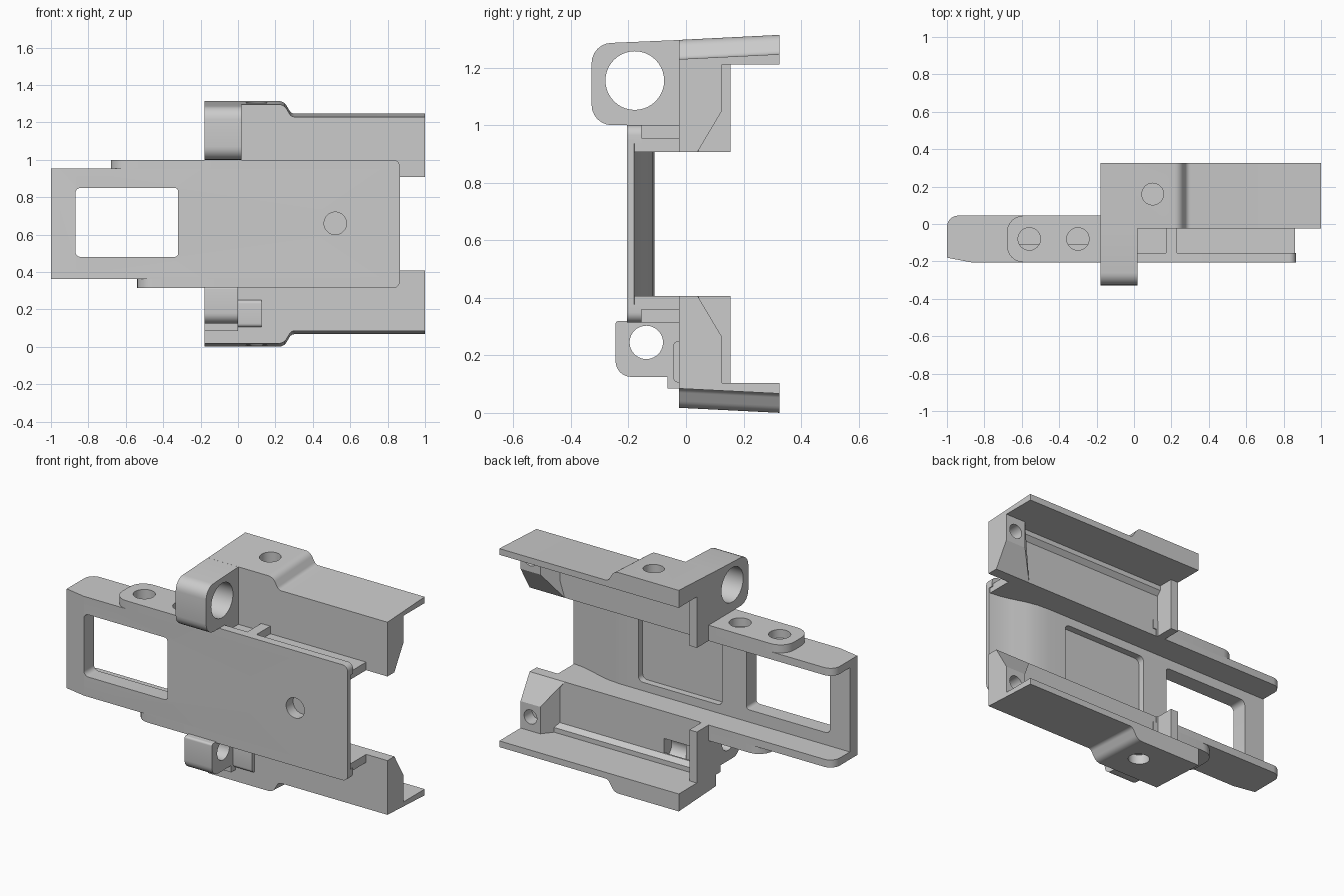
import bpy, bmesh, math
from mathutils import Vector, Matrix

if "Cube" in bpy.data.objects:
    bpy.data.objects.remove(bpy.data.objects["Cube"], do_unlink=True)

MID = 0.657          # height of the plane the two rails mirror about
parts = []

grey = bpy.data.materials.new("light_grey")
grey.use_nodes = True
grey.diffuse_color = (0.6, 0.6, 0.6, 1)
grey.node_tree.nodes["Principled BSDF"].inputs["Base Color"].default_value = (0.6, 0.6, 0.6, 1)


def rounded(points, steps=6):
    """Outline whose (u, v, radius) corners are rounded."""
    out = []
    for i, p in enumerate(points):
        c = Vector(p[:2])
        r = p[2] if len(p) > 2 else 0
        if not r:
            out.append(c)
            continue
        a = (Vector(points[i - 1][:2]) - c).normalized()
        b = (Vector(points[(i + 1) % len(points)][:2]) - c).normalized()
        half = a.angle(b) / 2
        centre = c + (a + b).normalized() * r / math.sin(half)
        start = c + a * r / math.tan(half) - centre
        turn = math.pi - 2 * half
        if a.x * b.y - a.y * b.x > 0:
            turn = -turn
        for k in range(steps + 1):
            out.append(centre + Matrix.Rotation(turn * k / steps, 2) @ start)
    return out


def prism(name, points, axis, a, b, side=1, warp=None, keep=True):
    """Extrude an outline along an axis; heights are measured from MID."""
    bm = bmesh.new()
    rings = []
    outline = rounded(points)
    for t in (a, b):
        ring = []
        for u, v in outline:
            co = {"x": (t, u, v), "y": (u, t, v), "z": (u, v, t)}[axis]
            if warp:
                co = warp(*co)
            ring.append(bm.verts.new((co[0], co[1], MID + side * co[2])))
        rings.append(ring)
    bm.faces.new(rings[0])
    bm.faces.new(rings[1])
    n = len(outline)
    for i in range(n):
        j = (i + 1) % n
        bm.faces.new((rings[0][i], rings[0][j], rings[1][j], rings[1][i]))
    bmesh.ops.recalc_face_normals(bm, faces=bm.faces)
    mesh = bpy.data.meshes.new(name)
    bm.to_mesh(mesh)
    bm.free()
    obj = bpy.data.objects.new(name, mesh)
    bpy.context.collection.objects.link(obj)
    if keep:
        mesh.materials.append(grey)
        parts.append(obj)
    return obj


def box(name, x0, x1, y0, y1, h0, h1, side=1):
    return prism(name, [(x0, y0), (x1, y0), (x1, y1), (x0, y1)], "z", h0, h1, side)


def rod(u, v, r, axis, a, b, side=1):
    ring = [(u + r * math.cos(k * math.tau / 40), v + r * math.sin(k * math.tau / 40)) for k in range(40)]
    return prism("cutter", ring, axis, a, b, side, keep=False)


def apply(obj, kind, **settings):
    mod = obj.modifiers.new(kind.title(), kind)
    for key, value in settings.items():
        setattr(mod, key, value)
    bpy.context.view_layer.objects.active = obj
    bpy.ops.object.modifier_apply(modifier=mod.name)


def cut(obj, cutter):
    apply(obj, "BOOLEAN", operation="DIFFERENCE", object=cutter, solver="EXACT")
    bpy.data.objects.remove(cutter, do_unlink=True)


# Front plate: curved thinner end, window, rear pocket and blind hole
plate = prism("front_plate", [(-1, -0.18), (-0.87, -0.205), (0.865, -0.205), (0.865, -0.18),
                              (0.8, -0.172), (0.73, -0.155), (0.65, -0.13), (0.58, -0.115),
                              (0.5, -0.11), (-1, -0.11)], "z", -0.287, 0.293)
cut(plate, prism("cutter", [(-0.87, -0.177, .03), (-0.32, -0.177, .02), (-0.32, 0.193, .02),
                            (-0.87, 0.193, .03)], "y", -0.4, 0.2, keep=False))
cut(plate, prism("cutter", [(-0.16, -0.2, .03), (0.39, -0.2, .03), (0.39, 0.2, .03),
                            (-0.16, 0.2, .03)], "y", -0.15, 0.2, keep=False))
cut(plate, rod(0.52, 0.003, 0.06, "y", -0.4, -0.14))


def slope_outside(x, y, h):
    return (x, y, h + 0.05 * (y - 0.15) if h > 0.56 else h)


def taper_block(x, y, h):
    return (0.87 if x < 0.9 and y > 0.1 else x, y, h)


for side, label, pad_x in ((1, "upper", -0.68), (-1, "lower", -0.54)):
    # Long flange beside the window, and its raised pad
    flange = prism(label + "_flange", [(-1, -0.18), (-0.87, -0.205), (-0.12, -0.205),
                                       (-0.12, 0.045), (-1, 0.045, .06)], "z", 0.25, 0.295, side)
    pad = prism(label + "_pad", [(pad_x, -0.205, .09), (-0.1, -0.205), (-0.1, 0.045),
                                 (pad_x, 0.045, .09)], "z", 0.29, 0.343, side)
    for hole_x in (pad_x + 0.12, pad_x + 0.38):
        if hole_x < -0.25:
            for obj in (pad, flange):
                cut(obj, rod(hole_x, -0.08, 0.06, "z", 0.275, 0.4, side))

    # Shelf joining the plate to the rail, with front lip and ribs
    box(label + "_shelf", -0.18, 0.86, -0.2, -0.01, 0.25, 0.298, side)
    prism(label + "_lip", [(-0.18, 0.28), (0.865, 0.28), (0.865, 0.343, .035), (-0.18, 0.343)],
          "y", -0.205, -0.155, side)
    box(label + "_shelf_block", -0.18, 0.02, -0.16, -0.01, 0.28, 0.343, side)
    box(label + "_shelf_rib", 0.17, 0.23, -0.16, -0.01, 0.28, 0.343, side)

    # Rail wall, stepped cover, end plate and inner ledge
    wall = box(label + "_rail_wall", -0.18, 1, -0.025, 0.04, 0.25, 0.558, side)
    cover = prism(label + "_cover", [(-0.18, 0.553), (1, 0.553), (1, 0.581), (0.285, 0.581, .03),
                                     (0.245, 0.648, .05), (-0.18, 0.648)],
                  "y", -0.025, 0.325, side, slope_outside)
    cut(cover, rod(0.1, 0.16, 0.058, "z", 0.59, 0.8, side))
    prism(label + "_end_plate", [(-0.02, 0.25), (0.155, 0.25), (0.155, 0.56), (-0.02, 0.56)],
          "x", -0.18, -0.13, side)
    prism(label + "_ledge", [(0.03, 0.5), (0.04, 0.5), (0.065, 0.525), (0.065, 0.56), (0.03, 0.56)],
          "x", -0.15, 0.9, side)

    # Chamfered screw block at the open end
    block = prism(label + "_screw_block", [(0, 0.25), (0.04, 0.25), (0.125, 0.393), (0.125, 0.558),
                                           (0, 0.558)], "x", 0.77, 1, side, taper_block)
    cut(block, rod(0.935, 0.47, 0.042, "y", 0.05, 0.3, side))

    if side == 1:
        # Large clamp ear
        ear = prism("upper_ear", [(-0.328, 0.343, .07), (0, 0.343), (0, 0.64), (-0.328, 0.626, .07)],
                    "x", -0.18, 0.02, side)
        cut(ear, rod(-0.178, 0.498, 0.102, "x", -0.4, 0.2, side))
    else:
        # Small clamp ear with its foot and the hollow boss beside it
        ear = prism("lower_ear", [(-0.245, 0.337, .012), (0, 0.337), (0, 0.532), (-0.245, 0.532, .055)],
                    "x", -0.18, 0, side)
        cut(ear, rod(-0.138, 0.412, 0.058, "x", -0.4, 0.2, side))
        box("ear_foot", -0.18, 0, -0.065, 0, 0.527, 0.572, side)
        boss = prism("boss", [(-0.045, 0.407, .02), (0, 0.407), (0, 0.552), (-0.045, 0.552, .02)],
                     "x", -0.02, 0.125, side)
        for obj in (wall, boss):
            cut(obj, rod(0.03, 0.47, 0.06, "x", -0.125, 0.115, side))

# Smooth the curved surfaces, keep the machined edges sharp
bpy.ops.object.select_all(action="DESELECT")
for obj in parts:
    obj.select_set(True)
bpy.context.view_layer.objects.active = parts[0]
bpy.ops.object.shade_smooth_by_angle(angle=math.radians(30))
